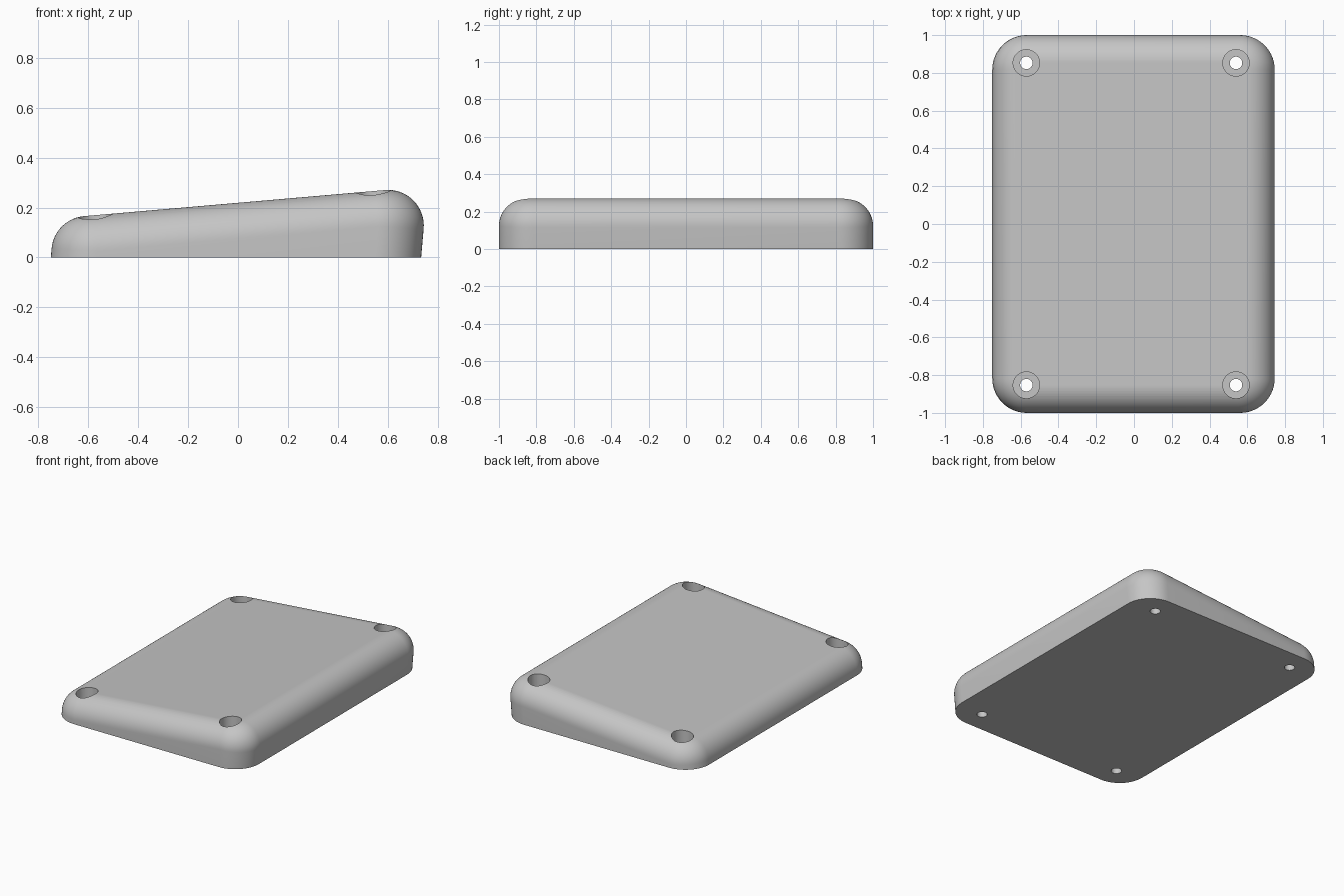
import bpy
import bmesh
from math import sin, cos, tan, pi, radians
from mathutils import Vector

cube = bpy.data.objects.get("Cube")
if cube:
    bpy.data.objects.remove(cube, do_unlink=True)

TILT = radians(4.95)
FILLET = 0.143                       # top edge rounding
CORNER = 0.04                        # plan corner radius of the fillet centre line
X_MIN, X_MAX, Y_MAX = -0.605, 0.602, 0.857
CORNER_STEPS, FILLET_STEPS = 14, 16

grey = bpy.data.materials.new("plain_grey")
grey.use_nodes = True
grey.diffuse_color = (0.56, 0.56, 0.56, 1)
grey.node_tree.nodes["Principled BSDF"].inputs["Base Color"].default_value = grey.diffuse_color

# Wedge body: rings run from the base up the leaning wall and over the fillet
wall_axis = Vector((sin(TILT), 0, cos(TILT)))
top_normal = Vector((-sin(TILT), 0, cos(TILT)))
columns = []
for quarter, (sx, sy) in enumerate([(1, 1), (-1, 1), (-1, -1), (1, -1)]):
    cx = X_MAX - CORNER if sx > 0 else X_MIN + CORNER
    cy = sy * (Y_MAX - CORNER)
    for i in range(CORNER_STEPS + 1):
        a = (quarter + i / CORNER_STEPS) * pi / 2
        out = Vector((cos(a), sin(a), 0))
        centre = Vector((cx, cy, 0)) + out * CORNER
        centre.z = 0.0755 + centre.x * tan(TILT)
        side = (out - wall_axis * out.dot(wall_axis)).normalized()
        edge = centre + side * FILLET
        column = [edge - wall_axis * (edge.z / wall_axis.z)]
        for j in range(FILLET_STEPS + 1):
            column.append(centre + side.slerp(top_normal, j / FILLET_STEPS) * FILLET)
        columns.append(column)

bm = bmesh.new()
grid = [[bm.verts.new(p) for p in col] for col in columns]
for c, col in enumerate(grid):
    nxt = grid[(c + 1) % len(grid)]
    for j in range(len(col) - 1):
        bm.faces.new((col[j], nxt[j], nxt[j + 1], col[j + 1]))
bm.faces.new([col[-1] for col in grid])
bm.faces.new([col[0] for col in reversed(grid)])
bmesh.ops.recalc_face_normals(bm, faces=bm.faces)
mesh = bpy.data.meshes.new("wedge_body")
bm.to_mesh(mesh)
bm.free()
mesh.materials.append(grey)
body = bpy.data.objects.new("wedge_body", mesh)
bpy.context.collection.objects.link(body)


# Counterbored screw holes
def drill(x, y, radius, bottom, top):
    bpy.ops.mesh.primitive_cylinder_add(vertices=48, radius=radius, depth=top - bottom,
                                        location=(x, y, (top + bottom) / 2))
    cutter = bpy.context.object
    cutter.name = "hole_cutter"
    cutter.hide_render = True
    cutter.data.materials.append(grey)
    cut = body.modifiers.new("hole", 'BOOLEAN')
    cut.operation = 'DIFFERENCE'
    cut.solver = 'EXACT'
    cut.object = cutter
    bpy.ops.object.select_all(action='DESELECT')
    bpy.context.view_layer.objects.active = body
    body.select_set(True)
    bpy.ops.object.modifier_apply(modifier=cut.name)
    bpy.data.objects.remove(cutter, do_unlink=True)


for x in (-0.57, 0.54):
    for y in (-0.853, 0.853):
        drill(x, y, 0.07, 0.06, 0.5)
        drill(x, y, 0.033, -0.1, 0.4)

bpy.ops.object.shade_smooth_by_angle(angle=radians(30))
